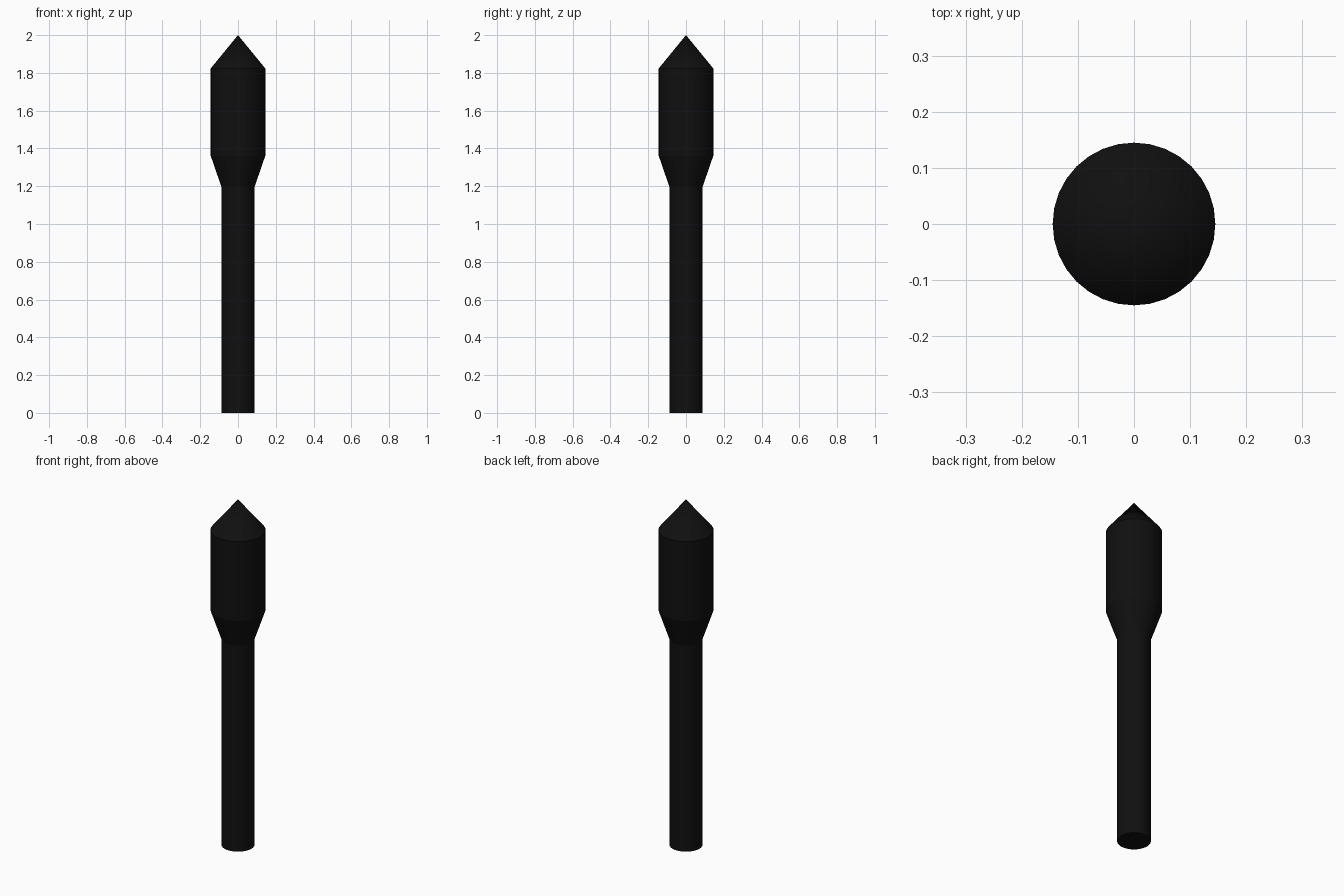
import bpy, bmesh, math

if "Cube" in bpy.data.objects:
    bpy.data.objects.remove(bpy.data.objects["Cube"])

SIDES = 32

black = bpy.data.materials.new("black")
black.diffuse_color = (0.005, 0.005, 0.005, 1)
black.use_nodes = True
black.node_tree.nodes["Principled BSDF"].inputs["Base Color"].default_value = black.diffuse_color


def lathe(name, profile):
    """Spin (radius, height) points around the z axis."""
    bm = bmesh.new()
    verts = [bm.verts.new((r, 0, z)) for r, z in profile]
    edges = [bm.edges.new(pair) for pair in zip(verts, verts[1:])]
    bmesh.ops.spin(bm, geom=verts + edges, cent=(0, 0, 0), axis=(0, 0, 1),
                   angle=math.tau, steps=SIDES, use_duplicate=False)
    bmesh.ops.remove_doubles(bm, verts=bm.verts, dist=1e-4)
    bmesh.ops.recalc_face_normals(bm, faces=bm.faces)
    mesh = bpy.data.meshes.new(name)
    bm.to_mesh(mesh)
    bm.free()
    mesh.materials.append(black)
    obj = bpy.data.objects.new(name, mesh)
    bpy.context.collection.objects.link(obj)
    bpy.ops.object.select_all(action='DESELECT')
    obj.select_set(True)
    bpy.context.view_layer.objects.active = obj
    bpy.ops.object.shade_smooth_by_angle(angle=math.radians(15))
    return obj


# Slim straight shaft, closed at the bottom
lathe("shaft", [(0, 0), (0.087, 0), (0.087, 1.194)])

# Wider head: flared collar, straight body, pointed tip
lathe("head", [(0.087, 1.194), (0.145, 1.363), (0.145, 1.823), (0, 2.0)])
